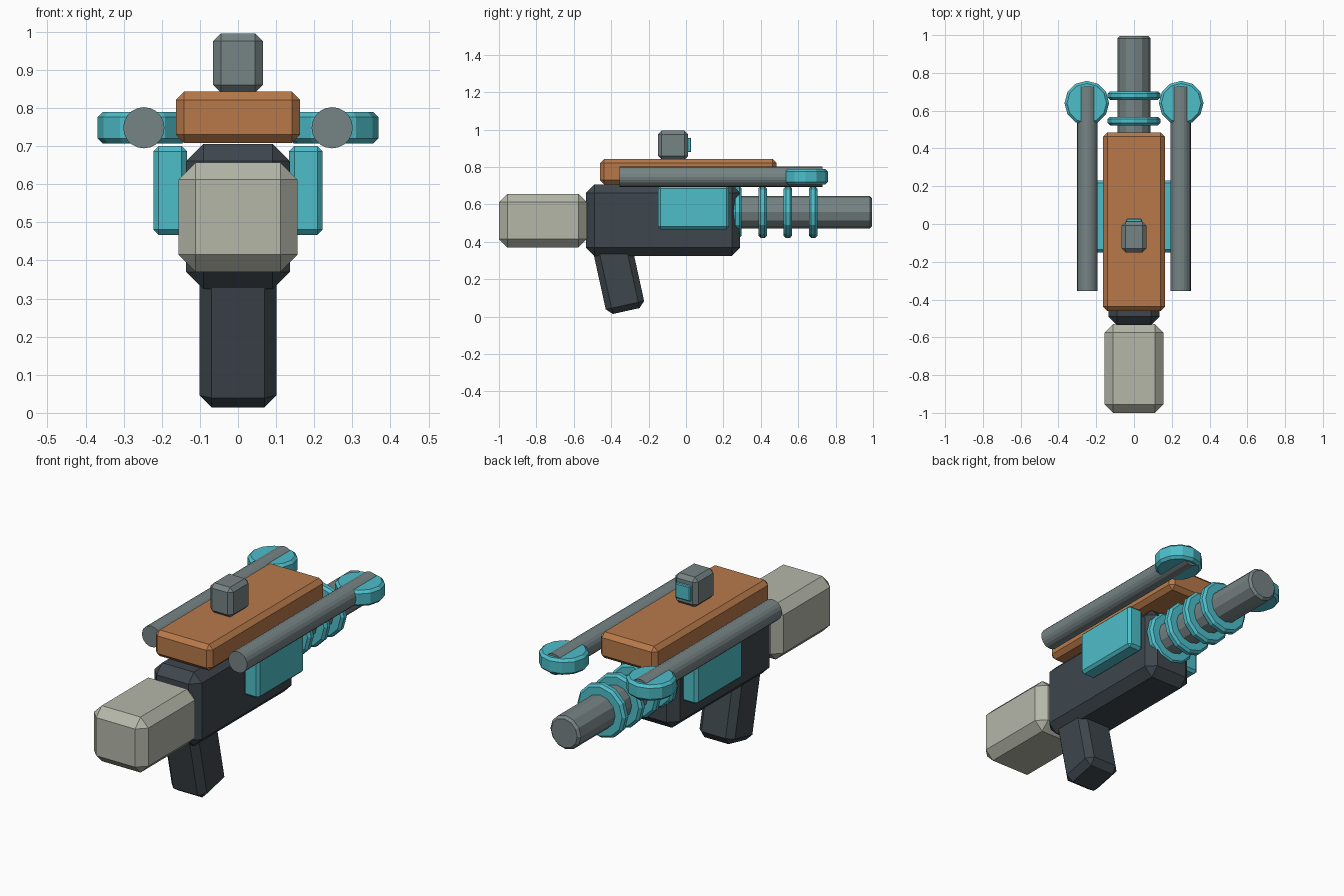
import bpy, bmesh, math
from mathutils import Matrix, Vector

if "Cube" in bpy.data.objects:
    bpy.data.objects.remove(bpy.data.objects["Cube"])


def srgb(r, g, b):
    f = lambda c: c / 12.92 if c <= 0.04045 else ((c + 0.055) / 1.055) ** 2.4
    return (f(r / 255), f(g / 255), f(b / 255), 1)


def material(name, rgb):
    m = bpy.data.materials.new(name)
    m.diffuse_color = srgb(*rgb)
    m.use_nodes = True
    m.node_tree.nodes["Principled BSDF"].inputs["Base Color"].default_value = m.diffuse_color
    return m


DARK = material("dark slate", (62, 71, 77))
GREY = material("steel grey", (118, 131, 132))
BEIGE = material("pale beige", (181, 183, 169))
ORANGE = material("copper orange", (184, 121, 74))
TEAL = material("teal", (78, 190, 202))


def finish(name, bm, mat, bevel, edges, matrix):
    """Chamfer the chosen edges, place the mesh and make it an object."""
    if bevel:
        bmesh.ops.bevel(bm, geom=edges, offset=bevel, segments=1,
                        affect='EDGES', clamp_overlap=True)
    bm.transform(matrix)
    bmesh.ops.recalc_face_normals(bm, faces=bm.faces)
    me = bpy.data.meshes.new(name)
    bm.to_mesh(me)
    bm.free()
    me.materials.append(mat)
    ob = bpy.data.objects.new(name, me)
    bpy.context.collection.objects.link(ob)
    return ob


def box(name, mat, x, y, z, bevel, tilt=0):
    """Chamfered box from (min, max) ranges, optionally tilted about x."""
    size = [r[1] - r[0] for r in (x, y, z)]
    mid = Vector([(r[0] + r[1]) / 2 for r in (x, y, z)])
    bm = bmesh.new()
    bmesh.ops.create_cube(bm, size=1)
    bm.transform(Matrix.Diagonal((*size, 1)))
    return finish(name, bm, mat, bevel, bm.edges[:],
                  Matrix.Translation(mid) @ Matrix.Rotation(tilt, 4, 'X'))


def cylinder(name, mat, centre, radius, length, sides, bevel=0, along_y=True):
    """Cylinder along y (or z) with chamfered rims."""
    bm = bmesh.new()
    bmesh.ops.create_cone(bm, cap_ends=True, segments=sides, radius1=radius,
                          radius2=radius, depth=length)
    rims = [e for e in bm.edges if abs(e.verts[0].co.z - e.verts[1].co.z) < 1e-5]
    turn = Matrix.Rotation(math.pi / 2 if along_y else 0, 4, 'X')
    return finish(name, bm, mat, bevel, rims, Matrix.Translation(centre) @ turn)


# Main housing, stock and top cover
box("body", DARK, (-.136, .136), (-.535, .29), (.325, .706), .045)
box("stock", BEIGE, (-.156, .156), (-1, -.53), (.37, .657), .045)
box("top_cover", ORANGE, (-.163, .163), (-.46, .485), (.708, .843), .022)

# Tilted grip, its top sunk into the body
box("grip", DARK, (-.101, .101), (-.473, -.263), (.025, .475), .032, tilt=.217)

# Sight with lens plate
box("sight", GREY, (-.065, .065), (-.15, .012), (.84, .995), .02)
box("sight_lens", TEAL, (-.042, .042), (.005, .028), (.88, .956), .004)

# Barrel with cooling rings
cylinder("barrel", GREY, (0, .595, .559), .087, .80, 12, .012)
for i in range(4):
    cylinder(f"barrel_ring_{i + 1}", TEAL, (0, .275 + .135 * i, .559),
             .139, .045, 12, .012)

# Side plates, rails and end discs on both sides
for side, s in (("left", -1), ("right", 1)):
    box(f"side_plate_{side}", TEAL, sorted((s * .134, s * .222)),
        (-.15, .23), (.467, .7), .014)
    cylinder(f"rail_{side}", GREY, (s * .247, .187, .748), .054, 1.084, 20)
    cylinder(f"rail_disc_{side}", TEAL, (s * .25, .64, .748),
             .118, .082, 12, .013, along_y=False)
